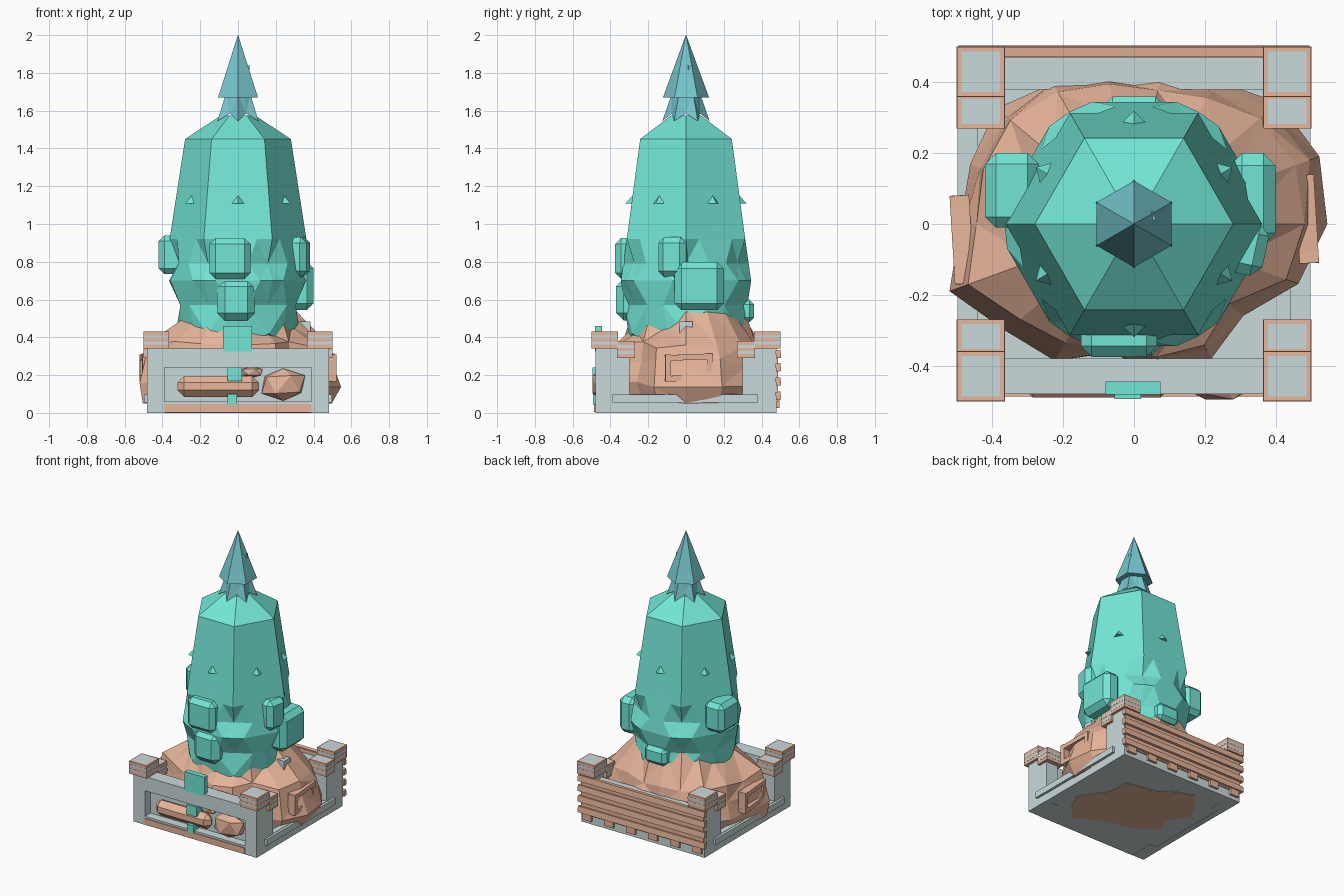
import bpy, bmesh, random
from math import sin, cos, radians, pi, tan
from mathutils import Matrix, Vector

random.seed(4)
if "Cube" in bpy.data.objects:
    bpy.data.objects.remove(bpy.data.objects["Cube"])


def material(name, rgb):
    m = bpy.data.materials.new(name)
    m.use_nodes = True
    m.diffuse_color = (*rgb, 1)
    m.node_tree.nodes["Principled BSDF"].inputs["Base Color"].default_value = (*rgb, 1)
    return m


TEAL = material("teal", (0.17, 0.79, 0.67))
BLUE = material("spire blue", (0.18, 0.56, 0.61))
CLAY = material("clay brown", (0.82, 0.47, 0.33))
STONE = material("pale grey stone", (0.59, 0.70, 0.71))


def finish(name, bm, *mats):
    bmesh.ops.recalc_face_normals(bm, faces=bm.faces)
    me = bpy.data.meshes.new(name)
    bm.to_mesh(me)
    bm.free()
    ob = bpy.data.objects.new(name, me)
    bpy.context.collection.objects.link(ob)
    for m in mats:
        me.materials.append(m)
    return ob


def box(name, lo, hi, mat, turn=0, tilt=0, bevel=0):
    lo, hi = Vector(lo), Vector(hi)
    bm = bmesh.new()
    bmesh.ops.create_cube(bm, size=1)
    bmesh.ops.scale(bm, vec=hi - lo, verts=bm.verts)
    if bevel:
        bmesh.ops.bevel(bm, geom=bm.edges[:], offset=bevel, segments=1, affect='EDGES')
    bmesh.ops.rotate(bm, matrix=Matrix.Rotation(tilt, 3, 'X'), verts=bm.verts)
    bmesh.ops.translate(bm, vec=(lo + hi) / 2, verts=bm.verts)
    bmesh.ops.rotate(bm, matrix=Matrix.Rotation(turn, 3, 'Z'), verts=bm.verts)
    return finish(name, bm, mat)


def loft(name, rings, mat):
    """Skin a stack of rings, with caps at both ends and faceted quads."""
    bm = bmesh.new()
    loops = [[bm.verts.new(p) for p in ring] for ring in rings]
    n = len(rings[0])
    sides = []
    for a, b in zip(loops, loops[1:]):
        for i in range(n):
            j = (i + 1) % n
            sides.append(bm.faces.new((a[i], a[j], b[j], b[i])))
    bm.faces.new(loops[0][::-1])
    bm.faces.new(loops[-1])
    bmesh.ops.triangulate(bm, faces=sides, quad_method='SHORT_EDGE')
    return finish(name, bm, mat)


def polar(r, angle, z):
    return (r * cos(angle), r * sin(angle), z)


def star_ring(corner, middle, zc, zm, turn=0.0):
    """Twelve points: six corners alternating with six side middles."""
    return [polar(middle if i % 2 else corner, turn + i * pi / 6, zm if i % 2 else zc)
            for i in range(12)]


def notched_ring(corner, apothem, gap, zc, zf):
    """Six corners, each flanked by two points lying on the flat sides."""
    half = apothem * tan(pi / 6) - gap
    ring = []
    for i in range(6):
        ring.append(polar(corner, i * pi / 3, zc))
        for t in (-half, half):
            ring.append(Matrix.Rotation((i + .5) * pi / 3, 3, 'Z') @ Vector((apothem, t, zf)))
    return ring


def rock(name, centre, size):
    bm = bmesh.new()
    bmesh.ops.create_icosphere(bm, subdivisions=1, radius=1)
    for v in bm.verts:
        v.co *= random.uniform(0.85, 1.1)
        v.co = Vector(c + s * max(-0.85, min(0.85, k)) / 0.85
                      for c, s, k in zip(centre, size, v.co))
    return finish(name, bm, CLAY)


# Plinth and front wall with its recessed opening
box("floor", (-.48, -.48, .003), (.48, .48, .06), STONE)
box("front_lintel", (-.48, -.48, .24), (.48, -.38, .34), STONE)
box("front_panel", (-.40, -.42, .04), (.40, -.38, .25), STONE)
box("front_sill", (-.39, -.487, .004), (.39, -.42, .047), CLAY)
box("back_wall", (-.48, .38, 0), (.48, .48, .30), STONE)

# Earth stain under the floor
stain = [polar(.38 * random.uniform(.6, 1.15), radians(20 * i), 0) for i in range(18)]
loft("underside_earth", [stain, [(x, y, .004) for x, y, z in stain]], CLAY)

# Side curbs, posts and capped corners
for s, side in ((-1, "right"), (1, "left")):
    def span(x0, x1):
        return (min(s * x0, s * x1), max(s * x0, s * x1))
    a, b = span(.44, .48)
    box(side + "_curb", (a, -.48, 0), (b, .48, .10), STONE)
    a, b = span(.478, .498)
    box(side + "_curb_panel", (a, -.39, .055), (b, .38, .098), STONE)
    for t, end in ((-1, "front"), (1, "back")):
        a, b = span(.39, .482)
        y = sorted((t * .30, t * .48))
        box(f"{side}_{end}_post", (a, y[0], 0), (b, y[1], .34), STONE)
        for y0, y1, z0, z1 in ((.36, .50, .34, .43), (.27, .365, .29, .38)):
            a, b = span(.365, .50)
            y = sorted((t * y0, t * y1))
            cap = box(f"{side}_{end}_cap", (a, y[0], z0), (b, y[1], z1), CLAY)
            # Inset grey tops
            cap.data.materials.append(STONE)
            bm = bmesh.new()
            bm.from_mesh(cap.data)
            top = [f for f in bm.faces if f.normal.z > .9]
            bmesh.ops.inset_region(bm, faces=top, thickness=.018)
            for f in top:
                f.material_index = 1
            bm.to_mesh(cap.data)
            bm.free()
            # Grey bands round the cap
            for k in (.33, .68):
                z = z0 + k * (z1 - z0)
                box("cap_band", (a - .001, y[0] - .001, z - .008),
                    (b + .001, y[1] + .001, z + .008), STONE)
    # Wooden hatch frame on the flank
    y0, y1, z0, z1 = (-.14, .11, .17, .31)
    a, b = span(.46, .515)
    for z in (z0, z1 - .03):
        box(side + "_hatch_rail", (a, y0, z), (b, y1, z + .03), CLAY, turn=.06, tilt=s * .04)
    for y in (y0, y1 - .03):
        box(side + "_hatch_stile", (a, y, z0), (b, y + .03, z1), CLAY, turn=.06)

# Plank cladding on the back
box("back_board", (-.48, .47, .06), (.48, .488, .325), CLAY)
for z in (.07, .145, .22, .29):
    box("back_plank", (-.495, .475, z), (.495, .502, z + .042), CLAY, tilt=.1)
for i in range(6):
    x = -.43 + i * .172
    box("back_batten", (x - .035, .47, .025), (x + .035, .496, .09), CLAY)

# Rocky mound, an uneven outline pulled in towards the tower
outline = [.53, .56, .53, .47, .44, .44, .47, .50, .50,
           .50, .57, .46, .44, .38, .42, .44, .40, .50]
rings = []
for z, k in ((.05, .92), (.15, 1.0), (.27, .95), (.36, .89)):
    rings.append([polar(r * k * random.uniform(.97, 1.03), radians(20 * i),
                        z + random.uniform(-.02, .02) * (z > .1))
                  for i, r in enumerate(outline)])
rings.append([polar(.30, radians(20 * i), .51 + .05 * sin(radians(20 * i))
                    + random.uniform(-.04, .04)) for i in range(18)])
loft("mound", rings, CLAY)

# Boulders in the front opening
box("wide_boulder", (-.32, -.49, .085), (.11, -.41, .195), CLAY, bevel=.035)
rock("round_boulder", (.24, -.44, .15), (.115, .055, .085))
rock("small_boulder", (.07, -.43, .215), (.06, .03, .03))

# Tower: six flat sides over two tiers of notched, toothed skirt
loft("tower", [
    notched_ring(.33, .30, .10, .42, .38),
    notched_ring(.305, .325, .14, .57, .57),
    notched_ring(.365, .345, .08, .70, .70),
    notched_ring(.315, .332, .14, .79, .79),
    notched_ring(.362, .3135, .08, .92, .92),
    notched_ring(.28, .2425, .06, 1.45, 1.45),
    notched_ring(.09, .078, .02, 1.575, 1.575),
], TEAL)

# Slit windows, one on each side: a flared shaft under a pointed hood
for i in range(6):
    for name, r1, r2, depth, x, z, spin in (("window_shaft", .055, .025, .15, .268, 1.045, pi / 4),
                                            ("window_hood", .05, 0, .055, .27, 1.137, 0)):
        bm = bmesh.new()
        bmesh.ops.create_cone(bm, cap_ends=True, segments=4, radius1=r1, radius2=r2, depth=depth)
        bmesh.ops.rotate(bm, matrix=Matrix.Rotation(spin, 3, 'Z'), verts=bm.verts)
        bmesh.ops.translate(bm, vec=(x, 0, z), verts=bm.verts)
        bmesh.ops.rotate(bm, matrix=Matrix.Rotation(radians(30 + 60 * i), 3, 'Z'), verts=bm.verts)
        finish(name, bm, TEAL)

# Chamfered bays hung on the tower
box("front_upper_bay", (-.15, -.375, .71), (.065, -.26, .925), TEAL, bevel=.03)
box("front_lower_bay", (-.11, -.37, .49), (.09, -.26, .71), TEAL, bevel=.04)
box("left_bay", (.27, -.06, .545), (.40, .20, .80), TEAL, bevel=.035)
box("right_bay", (-.42, -.01, .735), (-.27, .20, .94), TEAL, bevel=.03)
box("back_bay", (-.085, .26, .48), (.085, .36, .60), TEAL, bevel=.025)
box("left_front_bay", (.26, -.075, .72), (.38, .075, .93), TEAL, turn=radians(-12), bevel=.03)
box("left_flank_plaque", (.33, -.035, .42), (.385, .035, .485), STONE)

# Spire: toothed collar under a six-sided point
loft("spire_collar", [star_ring(.125, .085, 1.545, 1.585, pi / 6),
                      star_ring(.075, .068, 1.69, 1.69, pi / 6)], BLUE)
loft("spire", [[polar(r, pi / 6 + i * pi / 3, z) for i in range(6)]
               for r, z in ((.122, 1.67), (.001, 2.0))], BLUE)
box("spire_dormer", (.03, -.012, 1.76), (.062, .012, 1.84), BLUE, turn=.4)

# Banner draped over the front wall
box("banner_top", (-.08, -.482, .325), (.075, -.445, .46), TEAL)
box("banner_middle", (-.055, -.494, .17), (.02, -.43, .24), TEAL)
box("banner_tail", (-.055, -.492, .045), (-.005, -.43, .10), TEAL)
